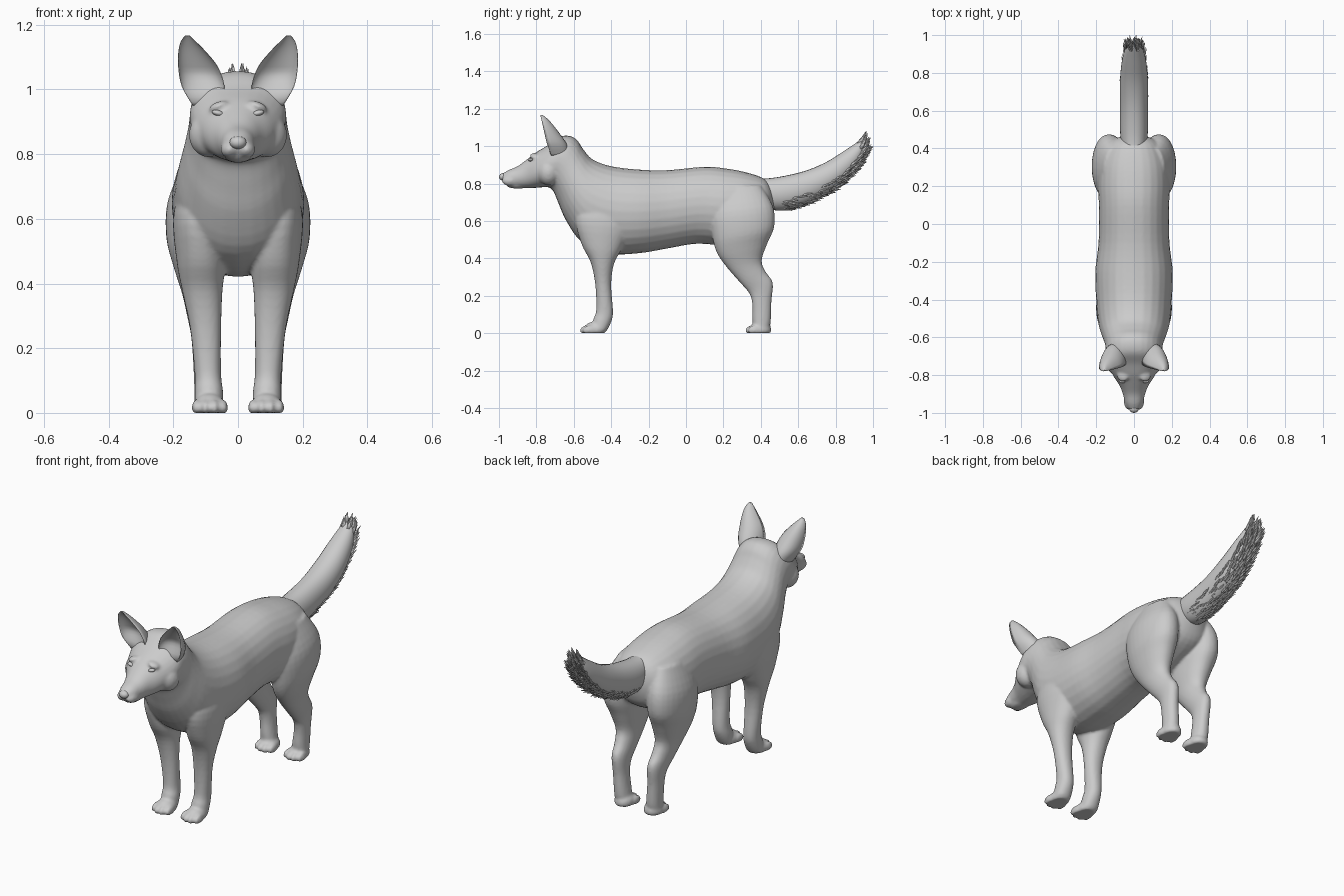
import bpy, bmesh, math, random
from mathutils import Vector, Matrix

if "Cube" in bpy.data.objects:
    bpy.data.objects.remove(bpy.data.objects["Cube"])

random.seed(4)


def smooth_path(rows, sub=4):
    """Catmull-Rom interpolation of rows of numbers."""
    out = []
    for i in range(len(rows) - 1):
        a, b = rows[max(i - 1, 0)], rows[i]
        c, d = rows[i + 1], rows[min(i + 2, len(rows) - 1)]
        for k in range(sub):
            t = k / sub
            out.append([0.5 * (2 * q + (r - p) * t + (2 * p - 5 * q + 4 * r - s) * t * t
                               + (3 * q - p - 3 * r + s) * t ** 3)
                        for p, q, r, s in zip(a, b, c, d)])
    return out + [list(rows[-1])]


def skin(bm, rings):
    """Bridge rings of points into a closed tube."""
    vs = [[bm.verts.new((p[0], p[1], max(p[2], 0))) for p in r] for r in rings]
    n = len(vs[0])
    for r, q in zip(vs, vs[1:]):
        for i in range(n):
            bm.faces.new((r[i], r[(i + 1) % n], q[(i + 1) % n], q[i]))
    bm.faces.new(vs[0])
    bm.faces.new(vs[-1][::-1])


def loft(bm, rows, side=1, n=28):
    """Rows: y,z of one edge, y,z of the opposite edge, half width, x centre."""
    rings = []
    for y1, z1, y2, z2, w, x in smooth_path(rows):
        ring = []
        for i in range(n):
            t = 2 * math.pi * i / n
            c, s = math.cos(t), math.sin(t)
            c = math.copysign(abs(c) ** 0.9, c)
            ring.append((side * (x + w * c), (y1 + y2) / 2 + (y1 - y2) / 2 * s,
                         (z1 + z2) / 2 + (z1 - z2) / 2 * s))
        rings.append(ring)
    skin(bm, rings)


def blob(bm, loc, rad, tilt=0):
    """Ellipsoid, flattened at the ground."""
    m = Matrix.Translation(loc) @ Matrix.Rotation(tilt, 4, 'Y') @ Matrix.Diagonal((*rad, 1))
    for v in bmesh.ops.create_uvsphere(bm, u_segments=20, v_segments=12, radius=1, matrix=m)['verts']:
        v.co.z = max(v.co.z, 0)


def finish(bm, name, voxel=0, smooth=4):
    bmesh.ops.recalc_face_normals(bm, faces=bm.faces)
    for f in bm.faces:
        f.smooth = True
    me = bpy.data.meshes.new(name)
    bm.to_mesh(me)
    bm.free()
    ob = bpy.data.objects.new(name, me)
    bpy.context.collection.objects.link(ob)
    if voxel:
        r = ob.modifiers.new("fuse", 'REMESH')
        r.mode, r.voxel_size, r.use_smooth_shade = 'VOXEL', voxel, True
        s = ob.modifiers.new("soften", 'SMOOTH')
        s.factor, s.iterations = 0.5, smooth
    return ob


# Torso, neck and head as one profile from rump to muzzle
bm = bmesh.new()
torso = [
    (.465, .77, .475, .67, .05), (.42, .825, .44, .58, .13), (.33, .858, .34, .52, .175),
    (.22, .88, .20, .475, .19), (.10, .89, .05, .478, .185), (-.10, .872, -.10, .453, .188),
    (-.25, .875, -.25, .428, .205), (-.40, .893, -.42, .425, .20), (-.50, .93, -.56, .49, .188),
    (-.55, .985, -.64, .60, .168), (-.58, 1.03, -.68, .69, .155), (-.62, 1.055, -.71, .76, .15),
    (-.68, 1.05, -.735, .78, .148), (-.74, 1.005, -.77, .78, .135), (-.80, .968, -.82, .776, .106),
    (-.85, .93, -.87, .775, .074), (-.90, .893, -.915, .778, .057), (-.95, .872, -.945, .785, .047),
    (-.985, .85, -.972, .808, .03)]
loft(bm, [r + (0,) for r in torso])

front_leg = [
    (-.53, .76, -.32, .76, .045, .12), (-.59, .62, -.29, .60, .072, .128),
    (-.56, .48, -.34, .46, .075, .115), (-.51, .38, -.385, .37, .062, .11),
    (-.485, .26, -.40, .26, .048, .10), (-.48, .125, -.39, .115, .041, .093),
    (-.495, .075, -.40, .06, .044, .09), (-.50, .03, -.425, .01, .045, .09)]
hind_leg = [
    (.17, .78, .40, .79, .05, .11), (.13, .64, .465, .68, .088, .128), (.14, .52, .472, .57, .09, .132),
    (.165, .43, .435, .48, .075, .125), (.22, .35, .405, .39, .055, .118),
    (.29, .27, .425, .33, .045, .112), (.34, .21, .464, .27, .038, .107),
    (.355, .15, .457, .17, .036, .103), (.355, .08, .453, .06, .039, .096), (.36, .03, .44, .01, .043, .092)]
for s in (1, -1):
    loft(bm, front_leg, s)
    loft(bm, hind_leg, s)
    # Paws with four toes
    for y in (-.487, .397):
        blob(bm, (s * .088, y, .018), (.05, .06, .045))
        for dx, dy in ((-.041, .014), (-.014, 0), (.014, 0), (.041, .014)):
            blob(bm, (s * (.087 + dx), y - .045 + dy, .015), (.015, .036, .026))
    # Cheek, muzzle pad and brow
    blob(bm, (s * .09, -.735, .86), (.062, .06, .07))
    blob(bm, (s * .026, -.94, .815), (.028, .045, .028))
    blob(bm, (s * .06, -.805, .948), (.032, .03, .014), s * .35)
# Lower jaw
blob(bm, (0, -.90, .79), (.04, .06, .017))
finish(bm, "fox_body", .0075, 5)

# Ears: tapering cupped sections (z, inner x, outer x, edge y, depth)
ear = [(.95, .05, .14, -.715, .09), (1.01, .042, .174, -.742, .105), (1.07, .062, .185, -.757, .08),
       (1.12, .102, .184, -.768, .052), (1.15, .132, .176, -.775, .03), (1.167, .15, .163, -.777, .01)]
for s, name in ((1, "left_ear"), (-1, "right_ear")):
    bm = bmesh.new()
    rings = []
    for z, xi, xo, y, d in smooth_path(ear):
        cup = .55 * min(1, max(0, (z - .97) / .08))
        ring = []
        for i in range(24):
            t = 2 * math.pi * i / 24
            k = math.sin(t)
            dy = d * k if k > 0 else -d * cup * k - .006 * abs(k) ** .3
            ring.append((s * ((xi + xo) / 2 + (xo - xi) / 2 * math.cos(t)), y + dy, z))
        rings.append(ring)
    skin(bm, rings)
    finish(bm, name)

# Eyes and nose
bm = bmesh.new()
for s in (1, -1):
    blob(bm, (s * .062, -.829, .927), (.019, .014, .009), s * -.25)
finish(bm, "eyes")
bm = bmesh.new()
blob(bm, (0, -.977, .836), (.026, .023, .02))
finish(bm, "nose")

# Tail core
bm = bmesh.new()
tail = [(.33, .835, .40, .69, .05), (.44, .828, .49, .655, .072), (.61, .86, .63, .685, .074),
        (.74, .91, .79, .765, .074), (.85, .978, .90, .865, .062), (.92, 1.025, .95, .955, .042),
        (.945, 1.04, .96, 1.0, .022)]
tail = [r + (0,) for r in tail]
loft(bm, tail)
finish(bm, "tail")

# Ragged fur locks along the underside and tip of the tail
bm = bmesh.new()
path = smooth_path(tail, 6)
for i in range(7, len(path)):
    y1, z1, y2, z2, w, _ = path[i]
    a, b = path[i - 1], path[min(i + 1, len(path) - 1)]
    along = Vector((0, b[2] + b[0] - a[2] - a[0], b[3] + b[1] - a[3] - a[1])).normalized()
    down = Vector((0, y2 - y1, z2 - z1)) / 2
    mid = Vector((0, (y1 + y2) / 2, (z1 + z2) / 2))
    tip = i > len(path) - 7
    for k in range(7):
        ang = (k - 3) / 3 * (2.6 if tip else 1.0) + random.uniform(-.15, .15)
        out = down * math.cos(ang) + Vector((w * math.sin(ang), 0, 0))
        d = (along + out.normalized() * (.15 if tip else .32)).normalized()
        length = random.uniform(.06, .085) * (.8 if tip else 1)
        rot = d.to_track_quat('Z', 'Y').to_matrix().to_4x4()
        m = Matrix.Translation(mid + out * .88 + d * length * .3) @ rot
        bmesh.ops.create_cone(bm, cap_ends=True, segments=6, radius1=.013, radius2=.0005,
                              depth=length, matrix=m)
finish(bm, "tail_fur")
